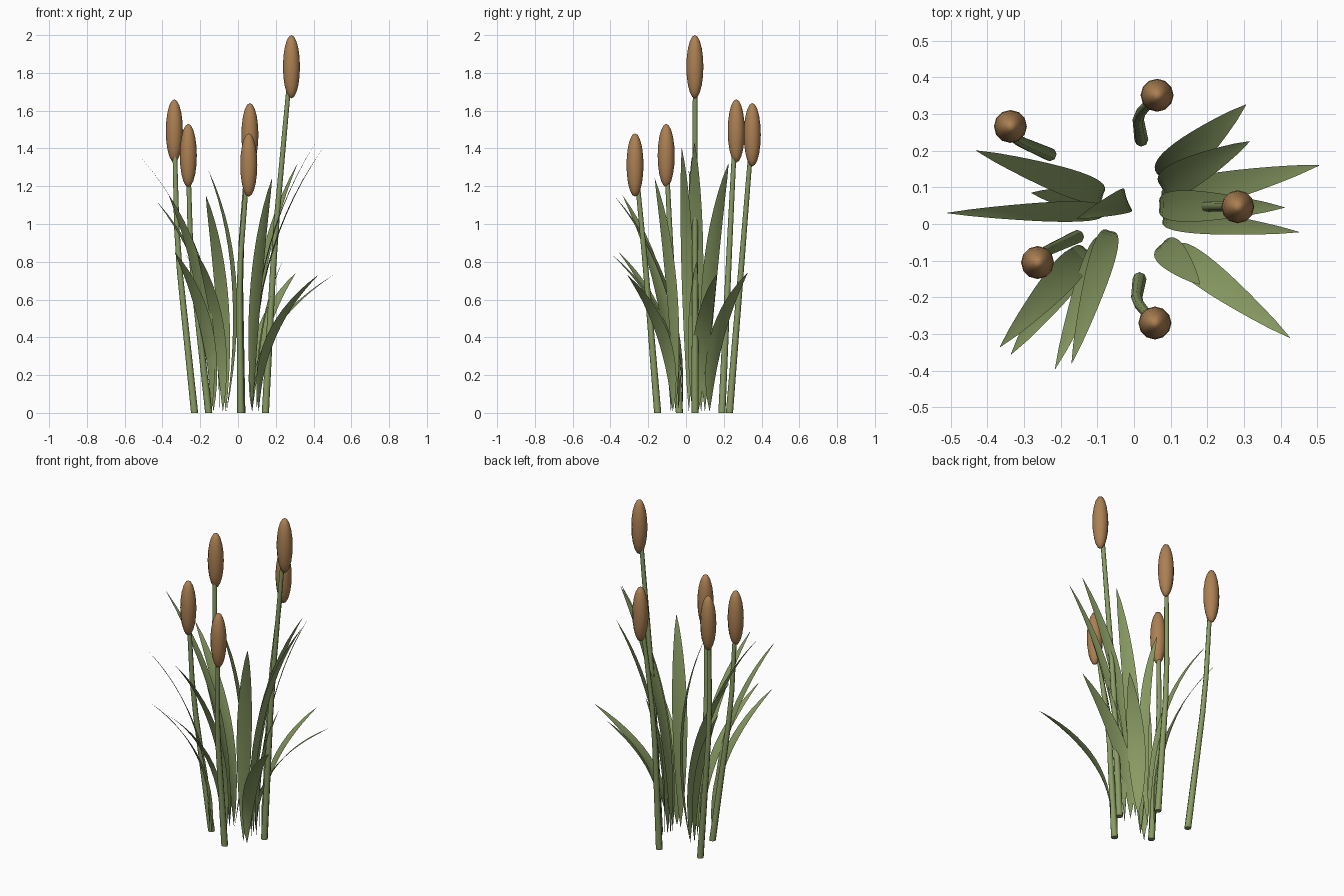
import bpy, bmesh, math
from mathutils import Vector

old = bpy.data.objects.get("Cube")
if old:
    bpy.data.objects.remove(old, do_unlink=True)


def material(name, rgb):
    m = bpy.data.materials.new(name)
    m.use_nodes = True
    col = (*rgb, 1)
    m.diffuse_color = col
    bsdf = next(n for n in m.node_tree.nodes if n.type == 'BSDF_PRINCIPLED')
    bsdf.inputs["Base Color"].default_value = col
    bsdf.inputs["Roughness"].default_value = 0.8
    return m


green = material("reed_green", (0.25, 0.33, 0.125))
brown = material("seed_head_brown", (0.41, 0.215, 0.085))


def finish(bm, name, mat):
    mesh = bpy.data.meshes.new(name)
    bm.to_mesh(mesh)
    bm.free()
    mesh.materials.append(mat)
    obj = bpy.data.objects.new(name, mesh)
    bpy.context.collection.objects.link(obj)
    bpy.ops.object.select_all(action='DESELECT')
    obj.select_set(True)
    bpy.context.view_layer.objects.active = obj
    bpy.ops.object.shade_smooth_by_angle(angle=math.radians(50))
    return obj


def bridge(bm, lower, upper, closed):
    n = len(lower)
    for i in range(n if closed else n - 1):
        j = (i + 1) % n
        bm.faces.new((lower[i], lower[j], upper[j], upper[i]))


# Stem: tapered tube, straight below and above a soft bend
def stem(name, base, bend, top, sides=8):
    a, m, b = Vector(base), Vector(bend), Vector(top)
    bm = bmesh.new()
    rings = []
    for p in (a, a.lerp(m, 0.85), m.lerp(b, 0.2), b):
        r = 0.019 - 0.007 * p.z / b.z
        rings.append([bm.verts.new(p + Vector((r * math.cos(w), r * math.sin(w), 0)))
                      for w in (math.tau * i / sides for i in range(sides))])
    for lo, hi in zip(rings, rings[1:]):
        bridge(bm, lo, hi, True)
    bm.faces.new(rings[0][::-1])
    bm.faces.new(rings[-1])
    finish(bm, name, green)


# Seed head: long upright ellipsoid
def seed_head(name, x, y, top, height=0.335):
    bm = bmesh.new()
    bmesh.ops.create_uvsphere(bm, u_segments=12, v_segments=10, radius=1)
    bmesh.ops.scale(bm, vec=(0.045, 0.045, height / 2), verts=bm.verts)
    bmesh.ops.translate(bm, vec=(x, y, top - height / 2), verts=bm.verts)
    finish(bm, name, brown)


# Leaf: slightly cupped blade, pointed at both ends, arching outwards
def leaf(name, base, tip, half_width, pull=0.08, steps=14):
    a, b = Vector((*base, 0.01)), Vector(tip)
    lean = Vector((b.x - a.x, b.y - a.y, 0))
    side = Vector((-lean.y, lean.x, 0)).normalized()
    c = a - lean * pull
    c.z = b.z * 0.6
    bm = bmesh.new()
    rows = []
    for k in range(steps + 1):
        t = k / steps
        p = a * (1 - t) ** 2 + c * 2 * t * (1 - t) + b * t * t
        w = half_width * max(math.sin(math.pi * t), 0.005) ** 0.75
        dip = lean.normalized() * w * 0.1
        rows.append([bm.verts.new(p + side * w * s + dip * (1 - s * s))
                     for s in (1, 0.5, 0, -0.5, -1)])
    for lo, hi in zip(rows, rows[1:]):
        bridge(bm, lo, hi, False)
    finish(bm, name, green)


# Cattails: stem base, bend and top, then head position and top height
cattails = {
    "right": ((0.145, 0.048, 0), (0.193, 0.048, 0.9), (0.268, 0.048, 1.72), (0.283, 0.047, 2.0)),
    "back": ((0.02, 0.23, 0), (0.01, 0.295, 0.8), (0.052, 0.342, 1.38), (0.063, 0.351, 1.64)),
    "back_left": ((-0.23, 0.19, 0), (-0.322, 0.23, 0.88), (-0.335, 0.256, 1.4), (-0.337, 0.266, 1.66)),
    "front_left": ((-0.155, -0.035, 0), (-0.25, -0.079, 0.83), (-0.262, -0.1, 1.27), (-0.263, -0.105, 1.53)),
    "front": ((0.015, -0.15, 0), (0.006, -0.21, 0.73), (0.045, -0.257, 1.22), (0.057, -0.27, 1.48)),
}
for side_name, (base, bend, top, head) in cattails.items():
    stem("stem_" + side_name, base, bend, top)
    seed_head("seed_head_" + side_name, *head)

# Leaves: base on the ground, tip, half width
leaves = [
    ((0.075, 0.125), (0.305, 0.325, 0.74), 0.05),
    ((0.075, 0.10), (0.315, 0.225, 1.32), 0.044),
    ((0.08, 0.065), (0.505, 0.16, 0.73), 0.045),
    ((0.07, 0.05), (0.41, 0.045, 1.43), 0.043),
    ((0.08, 0.015), (0.45, -0.022, 1.40), 0.032),
    ((0.10, 0.035), (0.235, 0.055, 0.80), 0.028),
    ((0.11, -0.07), (0.425, -0.31, 0.73), 0.042),
    ((0.075, -0.055), (0.18, -0.165, 1.24), 0.042),
    ((-0.065, -0.02), (-0.17, -0.38, 1.15), 0.035),
    ((-0.08, -0.04), (-0.215, -0.395, 0.84), 0.035),
    ((-0.14, -0.08), (-0.365, -0.335, 1.15), 0.042),
    ((-0.13, -0.07), (-0.335, -0.355, 0.85), 0.042),
    ((-0.085, 0.035), (-0.51, 0.03, 1.35), 0.028),
    ((-0.085, 0.08), (-0.43, 0.20, 1.12), 0.038),
    ((-0.10, 0.06), (-0.28, 0.085, 0.85), 0.033),
]
for i, (base, tip, width) in enumerate(leaves):
    leaf(f"leaf_{i + 1}", base, tip, width)
leaf("inner_leaf", (-0.06, 0.05), (-0.155, 0.015, 1.28), 0.034, pull=1.3)
